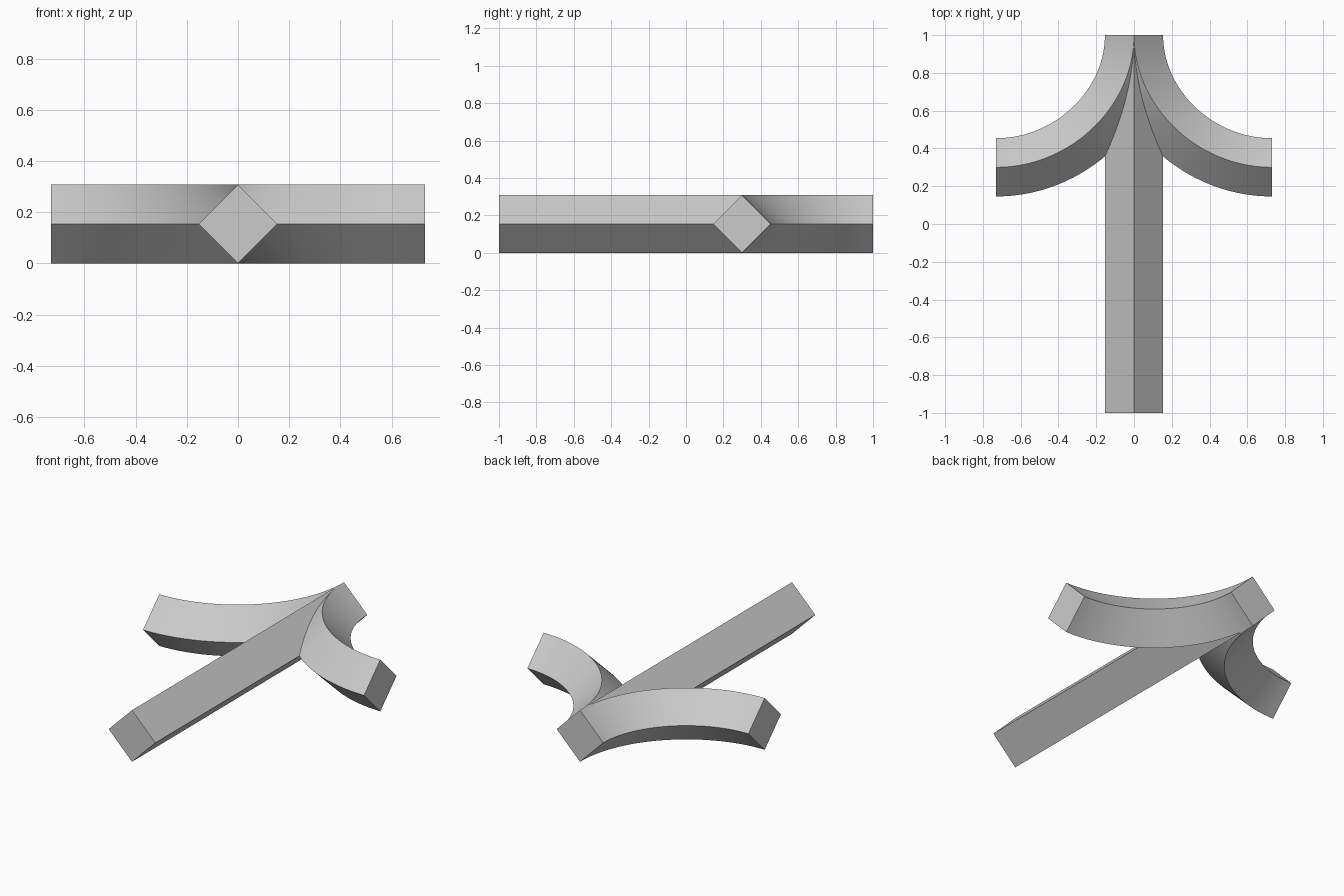
import bpy, bmesh, math
from mathutils import Vector
from mathutils.geometry import interpolate_bezier

if "Cube" in bpy.data.objects:
    bpy.data.objects.remove(bpy.data.objects["Cube"])

R = 0.154            # half diagonal of the diamond section
END = Vector((0.73, 0.30, R))
TIP = Vector((0, 1, R))
K = 0.54             # handle length of the quarter bend


def sweep_diamond(name, path, tangents):
    """Sweep a diamond cross-section along a level path, with capped ends."""
    bm = bmesh.new()
    up = Vector((0, 0, 1))
    rings = []
    for p, t in zip(path, tangents):
        side = t.cross(up).normalized()
        rings.append([bm.verts.new(p + o * R) for o in (side, up, -side, -up)])
    for a, b in zip(rings, rings[1:]):
        for i in range(4):
            j = (i + 1) % 4
            bm.faces.new((a[i], a[j], b[j], b[i]))
    bm.faces.new(rings[0])
    bm.faces.new(rings[-1])
    bmesh.ops.recalc_face_normals(bm, faces=bm.faces)
    mesh = bpy.data.meshes.new(name)
    bm.to_mesh(mesh)
    bm.free()
    ob = bpy.data.objects.new(name, mesh)
    bpy.context.collection.objects.link(ob)
    return ob


# straight shaft
fwd = Vector((0, 1, 0))
sweep_diamond("shaft", [Vector((0, -1, R)), TIP], [fwd, fwd])

# two curved barbs sweeping back from the tip
for label, s in (("left_barb", -1), ("right_barb", 1)):
    end = Vector((s * END.x, END.y, R))
    h1 = TIP - Vector((0, K * (1 - END.y), 0))
    h2 = end - Vector((s * K * END.x, 0, 0))
    n = 40
    path = interpolate_bezier(TIP, h1, h2, end, n)
    tangents = []
    for i in range(n):
        t = i / (n - 1)
        u = 1 - t
        tangents.append(u * u * (h1 - TIP) + 2 * u * t * (h2 - h1) + t * t * (end - h2))
    barb = sweep_diamond(label, path, tangents)
    bpy.ops.object.select_all(action='DESELECT')
    barb.select_set(True)
    bpy.context.view_layer.objects.active = barb
    bpy.ops.object.shade_smooth_by_angle(angle=math.radians(30))
